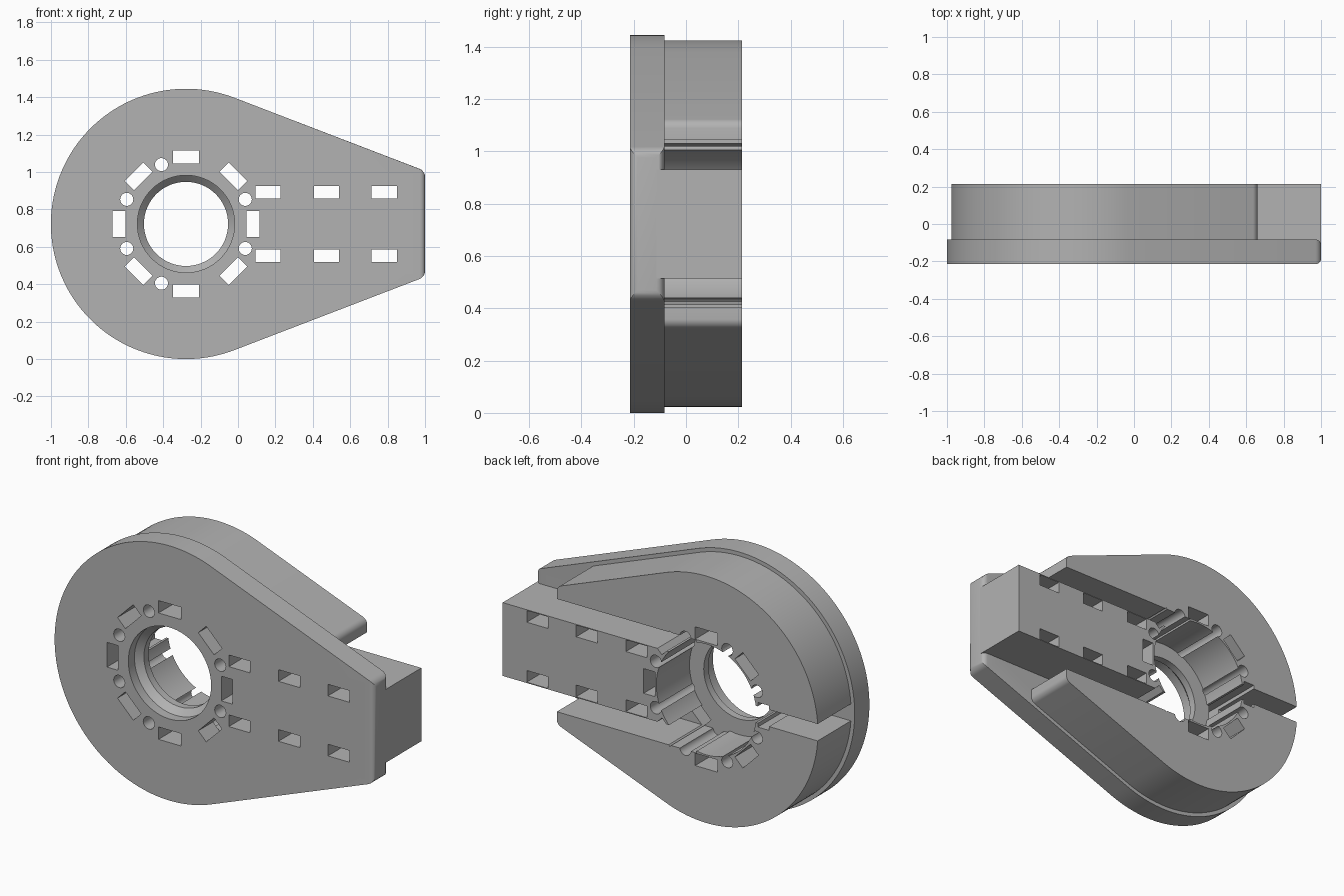
import bpy, bmesh
from math import sin, cos, pi, radians
from mathutils import Matrix, Vector

if "Cube" in bpy.data.objects:
    bpy.data.objects.remove(bpy.data.objects["Cube"])

CX, CZ, R = -0.278, 0.7225, 0.7225      # hub centre and outer radius
FRONT, STEP, BACK = -0.215, -0.083, 0.215
SLOPE = radians(21)                      # taper of the straight sides

grey = bpy.data.materials.new("plain grey")
grey.use_nodes = True
colour = (0.45, 0.45, 0.45, 1)
grey.diffuse_color = colour
grey.node_tree.nodes["Principled BSDF"].inputs["Base Color"].default_value = colour


def to_object(name, bm):
    bmesh.ops.recalc_face_normals(bm, faces=bm.faces)
    mesh = bpy.data.meshes.new(name)
    bm.to_mesh(mesh)
    bm.free()
    mesh.materials.append(grey)
    ob = bpy.data.objects.new(name, mesh)
    bpy.context.collection.objects.link(ob)
    return ob


def prism(points, y0, y1):
    """Extrude an x-z outline along y."""
    bm = bmesh.new()
    face = bm.faces.new([bm.verts.new((x, y0, z)) for x, z in points])
    grown = bmesh.ops.extrude_face_region(bm, geom=[face])["geom"]
    bmesh.ops.translate(bm, vec=(0, y1 - y0, 0),
                        verts=[g for g in grown if isinstance(g, bmesh.types.BMVert)])
    return bm


def box(x0, x1, z0, z1, y0=-0.5, y1=0.5):
    return prism([(x0, z0), (x1, z0), (x1, z1), (x0, z1)], y0, y1)


def teardrop(radius, x_end, steps=96):
    """Round hub with straight sides tapering to a flat end."""
    start, end = pi / 2 - SLOPE, 3 * pi / 2 + SLOPE
    pts = [(CX + radius * cos(a), CZ + radius * sin(a))
           for a in (start + (end - start) * i / steps for i in range(steps + 1))]
    dz = (radius - (x_end - CX) * sin(SLOPE)) / cos(SLOPE)
    return pts + [(x_end, CZ - dz), (x_end, CZ + dz)]


def lathe(profile, x=CX, z=CZ, steps=64):
    """Closed solid turned about a y axis from (radius, y) pairs."""
    bm = bmesh.new()
    rings = [[bm.verts.new((x + r * cos(2 * pi * i / steps), y,
                            z + r * sin(2 * pi * i / steps))) for i in range(steps)]
             for r, y in profile]
    for a, b in zip(rings, rings[1:]):
        for i in range(steps):
            j = (i + 1) % steps
            bm.faces.new((a[i], a[j], b[j], b[i]))
    bm.faces.new(rings[0])
    bm.faces.new(rings[-1])
    return bm


def round_end(bm, x_end, width, keep):
    edges = [e for e in bm.edges
             if all(abs(v.co.x - x_end) < 1e-4 for v in e.verts) and keep(e)]
    bmesh.ops.bevel(bm, geom=edges, offset=width, segments=5, profile=0.5,
                    affect='EDGES')


def cut(ob, cutters):
    bpy.context.view_layer.objects.active = ob
    for bm in cutters:
        tool = to_object("cutter", bm)
        tool.hide_render = True
        mod = ob.modifiers.new("cut", 'BOOLEAN')
        mod.operation, mod.solver, mod.object = 'DIFFERENCE', 'EXACT', tool
        bpy.ops.object.modifier_apply(modifier=mod.name)
        bpy.data.objects.remove(tool)


def polar(radius, degrees):
    a = radians(degrees)
    return CX + radius * cos(a), CZ + radius * sin(a)


def pin(degrees):
    x, z = polar(0.343, degrees)
    return lathe([(0.035, -0.5), (0.035, 0.5)], x, z, 24)


def openings():
    """Through slots around the hub, pin holes, and slots along the arm."""
    tools = []
    for k in range(8):
        bm = box(0.3235, 0.3935, -0.07, 0.07)
        turn = Matrix.Rotation(-k * pi / 4, 4, 'Y')
        bmesh.ops.transform(bm, matrix=Matrix.Translation(Vector((CX, 0, CZ))) @ turn,
                            verts=bm.verts)
        tools.append(bm)
    tools += [pin(d) for d in (22.5, 112.5, 157.5, 202.5, 247.5, 337.5)]
    for x in (0.16, 0.472, 0.782):
        for side in (-1, 1):
            z = CZ + side * 0.17
            tools.append(box(x - 0.067, x + 0.067, z - 0.033, z + 0.033))
    return tools


def bore():
    return lathe([(0.314, -0.5), (0.314, 0.5)])


# Front plate with rounded end and stepped hub hole
bm = prism(teardrop(R, 1.0), FRONT, STEP)
round_end(bm, 1.0, 0.03, lambda e: True)
plate = to_object("front_plate", bm)
cut(plate, [lathe([(0.26, -0.5), (0.26, -0.16), (0.225, -0.125), (0.225, 0.5)])]
    + openings())

# Rear housing: two wings split by the arm channel and a narrow slot
bm = prism(teardrop(R - 0.022, 0.66), STEP, BACK)
round_end(bm, 0.66, 0.025, lambda e: abs(e.verts[0].co.y - e.verts[1].co.y) > 0.1)
housing = to_object("rear_housing", bm)
cut(housing, [bore(), box(CX + 0.06, 1.2, CZ - 0.32, CZ + 0.32),
              box(-1.2, CX - 0.2, CZ - 0.048, CZ + 0.048), pin(67.5), pin(292.5)]
    + openings())

# Central arm reaching from the hub to the flat end
arm = to_object("central_arm", box(CX + 0.2, 1.0, CZ - 0.208, CZ + 0.208, -0.14, BACK))
cut(arm, [bore()] + openings())

for ob in (plate, housing, arm):
    bpy.ops.object.select_all(action='DESELECT')
    ob.select_set(True)
    bpy.context.view_layer.objects.active = ob
    bpy.ops.object.shade_smooth_by_angle(angle=radians(30))
